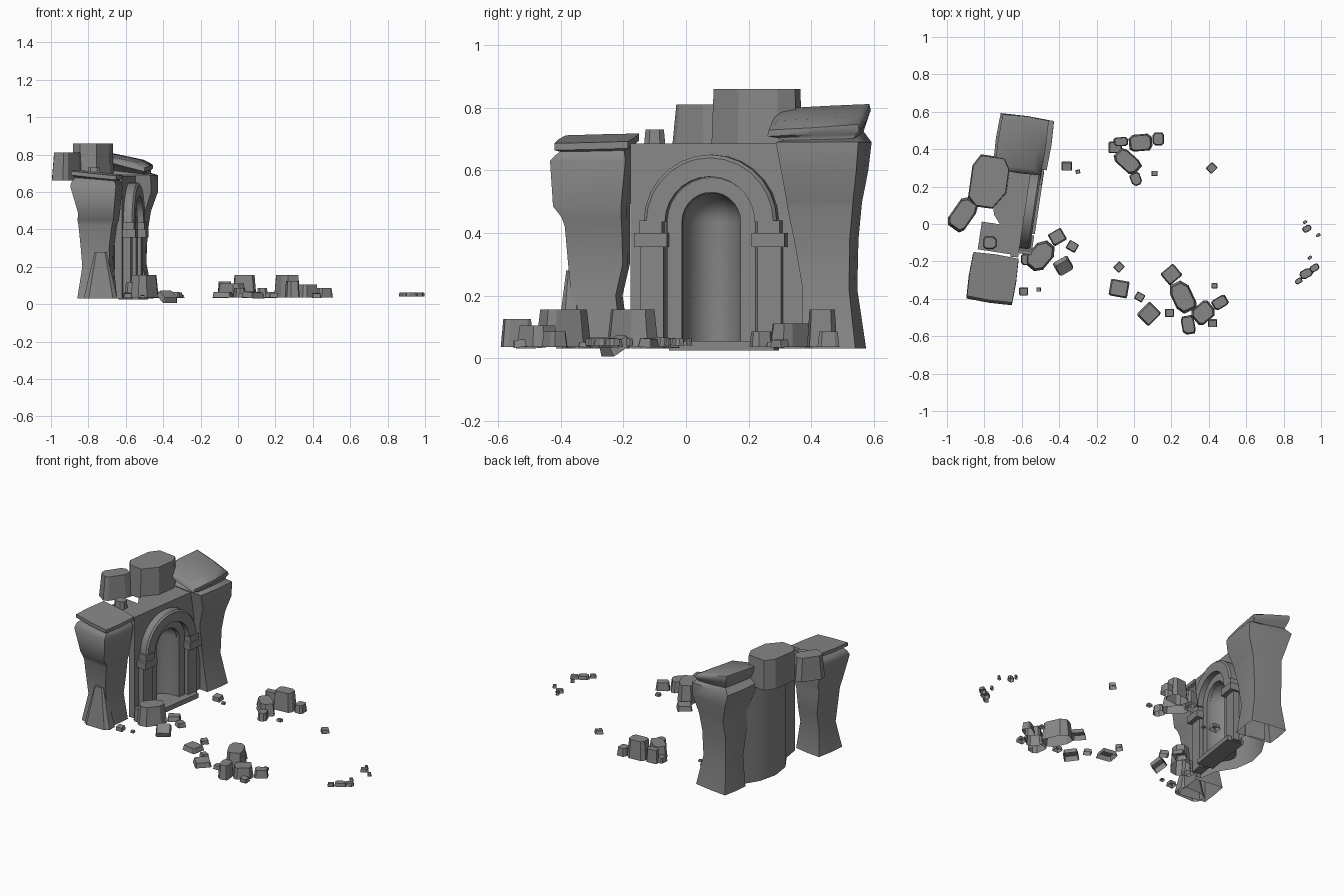
import bpy, bmesh, math, random
from mathutils import Vector, Euler

random.seed(4)
cube = bpy.data.objects.get("Cube")
if cube:
    bpy.data.objects.remove(cube, do_unlink=True)

stone = bpy.data.materials.new("grey stone")
stone.use_nodes = True
GREY = (0.24, 0.24, 0.24, 1)
stone.diffuse_color = GREY
stone.node_tree.nodes["Principled BSDF"].inputs["Base Color"].default_value = GREY

GATE_TURN = math.radians(-8.5)
FLOOR = 0.03
SPRING = 0.435   # height where the arches start


def loft(name, rings, smooth=None, gate=False):
    """Skin a list of equal-sized point rings and cap both ends."""
    bm = bmesh.new()
    loops = [[bm.verts.new(p) for p in ring] for ring in rings]
    n = len(loops[0])
    for a, b in zip(loops, loops[1:]):
        for i in range(n):
            j = (i + 1) % n
            bm.faces.new((a[i], a[j], b[j], b[i]))
    bm.faces.new(loops[0])
    bm.faces.new(loops[-1])
    bmesh.ops.recalc_face_normals(bm, faces=bm.faces)
    mesh = bpy.data.meshes.new(name)
    bm.to_mesh(mesh)
    bm.free()
    mesh.materials.append(stone)
    obj = bpy.data.objects.new(name, mesh)
    bpy.context.collection.objects.link(obj)
    if gate:
        obj.location = (-0.62, 0.09, 0)
        obj.rotation_euler.z = GATE_TURN
    if smooth:
        shade(obj, smooth)
    return obj


def open_bottom(obj):
    """Remove the underside, leaving a hollow shell."""
    bm = bmesh.new()
    bm.from_mesh(obj.data)
    low = min(v.co.z for v in bm.verts) + 0.001
    under = [f for f in bm.faces if all(v.co.z < low for v in f.verts)]
    bmesh.ops.delete(bm, geom=under, context='FACES')
    bm.to_mesh(obj.data)
    bm.free()


def activate(obj):
    bpy.ops.object.select_all(action='DESELECT')
    obj.select_set(True)
    bpy.context.view_layer.objects.active = obj


def shade(obj, degrees):
    activate(obj)
    bpy.ops.object.shade_smooth_by_angle(angle=math.radians(degrees))


def prism(name, plan, z0, z1, **kw):
    return loft(name, [[(x, y, z) for x, y in plan] for z in (z0, z1)], **kw)


def block(name, x0, x1, y, half, z0, z1):
    plan = [(x0, y - half), (x1, y - half), (x1, y + half), (x0, y + half)]
    return prism(name, plan, z0, z1, gate=True)


def pillar(name, levels):
    """Each level: height, centre x, centre y, half x, half y, slope along x."""
    rings = []
    for z, cx, cy, hx, hy, slope in levels:
        ring = []
        for sx, sy in [(-1, -1), (0, -1.04), (1, -1), (1.04, 0),
                       (1, 1), (0, 1.04), (-1, 1), (-1.04, 0)]:
            p = Vector((sx * hx * 0.9, sy * hy * 0.9, 0))
            p.rotate(Euler((0, 0, GATE_TURN)))
            ring.append((cx + p.x, cy + p.y, z + slope * (p.x - 0.4 * p.y)))
        rings.append(ring)
    open_bottom(loft(name, rings, smooth=50))


def arch(name, r_in, r_out, v0, v1, chamfer, foot=None):
    """Half-ring band, with straight legs if a foot height is given."""
    stops = [(math.pi * i / 14, 0) for i in range(15)]
    if foot is not None:
        drop = foot - SPRING
        stops = [(0, drop)] + stops + [(math.pi, drop)]
    section = [(v0, r_in), (v1, r_in), (v1, r_out - chamfer),
               (v1 - chamfer, r_out), (v0, r_out)]
    rings = [[(v, r * math.cos(t), SPRING + r * math.sin(t) + dz)
              for v, r in section] for t, dz in stops]
    return loft(name, rings, smooth=30, gate=True)


def rock(name, x, y, rx, ry, h, turn=0, z=0.035, taper=0.84, cut=0.4, tilt=0):
    """Chipped stone: a tapered box with unevenly cut corners."""
    plan = []
    for sx, sy in [(1, 1), (-1, 1), (-1, -1), (1, -1)]:
        a, b = (1 - cut * random.uniform(0.6, 1.4) for _ in range(2))
        pair = [(sx * rx, sy * ry * a), (sx * rx * b, sy * ry)]
        plan += pair if sx == sy else pair[::-1]
    obj = loft(name, [[(px * s, py * s, hz) for px, py in plan]
                      for hz, s in ((0, 1), (h, taper))])
    open_bottom(obj)
    obj.location = (x, y, z)
    obj.rotation_euler = (math.radians(tilt), 0, math.radians(turn))


# Gate wall with a bowed back and a domed niche
wall = prism("gate_wall", [(0.04, -0.265), (0.04, 0.30), (-0.09, 0.31), (-0.145, 0.18),
                           (-0.155, 0.06), (-0.12, -0.06), (-0.035, -0.16), (0, -0.27)],
             FLOOR, 0.685, gate=True)
levels = [(0.055, 1)] + [(SPRING + 0.093 * math.sin(t), math.cos(t))
                         for t in [math.pi / 2 * i / 6.2 for i in range(7)]]
cutter = loft("niche_cutter", [[(0.05 + 0.12 * s * math.cos(a), 0.095 * s * math.sin(a), z)
                                for a in [2 * math.pi * i / 16 for i in range(16)]]
                               for z, s in levels], gate=True)
cutter.hide_render = True
cut = wall.modifiers.new("niche", 'BOOLEAN')
cut.operation = 'DIFFERENCE'
cut.solver = 'EXACT'
cut.object = cutter
activate(wall)
bpy.ops.object.modifier_apply(modifier="niche")
bpy.data.objects.remove(cutter, do_unlink=True)
open_bottom(wall)
shade(wall, 35)

# Arches, columns and capitals around the niche
arch("inner_arch", 0.095, 0.148, 0.02, 0.062, 0.006, foot=FLOOR)
arch("outer_arch", 0.145, 0.215, 0.02, 0.095, 0.01)
for side, sign in (("right", -1), ("left", 1)):
    u = 0.19 * sign
    block(side + "_column", 0.02, 0.08, u, 0.038, FLOOR, 0.36)
    block(side + "_capital", 0.02, 0.108, u, 0.053, 0.355, 0.40)
    block(side + "_capital_top", 0.02, 0.098, u, 0.036, 0.40, 0.44)
block("threshold", 0.0, 0.11, 0.04, 0.17, 0.025, 0.055)
block("broken_coping", -0.18, 0.0, -0.18, 0.075, 0.64, 0.682)

# Leaning pillars with waists and flared heads
pillar("right_pillar", [
    (FLOOR, -.753, -.29, .103, .11, 0), (.20, -.748, -.285, .083, .08, 0),
    (.30, -.752, -.278, .085, .098, 0), (.42, -.75, -.283, .10, .102, 0),
    (.45, -.748, -.288, .108, .107, 0), (.485, -.743, -.302, .107, .122, 0),
    (.63, -.757, -.296, .137, .135, 0),
    (.655, -.755, -.29, .13, .125, -.05), (.67, -.75, -.285, .115, .115, -.08),
    (.68, -.755, -.285, .135, .132, -.1), (.702, -.755, -.285, .135, .132, -.1)])
pillar("left_pillar", [
    (FLOOR, -.58, .472, .13, .097, 0), (.22, -.59, .46, .10, .083, 0),
    (.38, -.59, .448, .105, .10, 0), (.48, -.58, .442, .108, .117, 0),
    (.50, -.578, .442, .11, .119, 0), (.60, -.575, .443, .145, .135, 0),
    (.69, -.59, .44, .16, .148, 0), (.71, -.59, .44, .12, .125, -.1),
    (.735, -.60, .435, .13, .145, -.2), (.75, -.60, .425, .138, .165, -.25),
    (.77, -.60, .425, .138, .16, -.25), (.785, -.615, .43, .105, .138, -.2)])

# Boulders resting on the gate and against the pillar
rock("large_top_boulder", -.775, .225, .10, .14, .19, -8, .67, .95, .5)
rock("back_top_boulder", -.915, .052, .092, .055, .15, 55, .66, .85)
rock("small_top_boulder", -.77, -.10, .037, .035, .06, 0, .67)
rock("pillar_foot_rock", -.735, -.365, .09, .05, .25, 0, FLOOR, .35)

# Tall rubble: x, y, half length, half width, height, turn
for r in [(-.50, -.17, .085, .058, .12, 50), (.035, .435, .062, .045, .12, 5),
          (-.035, .335, .075, .045, .075, -42), (.13, .455, .03, .035, .05, 0),
          (-.07, .44, .038, .024, .085, 5), (.01, .24, .028, .035, .05, 20),
          (.26, -.39, .085, .055, .12, -65), (.29, -.54, .035, .05, .09, 10),
          (.37, -.475, .06, .05, .07, 40), (.46, -.42, .042, .03, .05, 30),
          (-.57, -.19, .035, .03, .08, 0)]:
    rock("rubble_block", *r)

# Flat slabs and chips: x, y, radius, turn
for x, y, r, turn in [
        (-.41, -.07, .04, 30), (-.33, -.12, .028, -30), (-.36, .31, .028, 0),
        (-.30, .28, .012, 10), (-.10, .41, .035, 0), (.11, .27, .016, 0),
        (.415, .30, .024, 45), (-.08, -.23, .024, 45), (-.08, -.345, .05, -10),
        (.03, -.39, .024, -30), (.08, -.48, .05, 45), (.19, -.475, .024, 0),
        (.20, -.27, .045, 40), (.42, -.53, .024, 0), (.43, -.33, .016, 0),
        (-.59, -.36, .024, 0), (-.51, -.35, .012, 0)]:
    rock("flat_stone", x, y, r, r * 0.9, min(.03, r), turn, cut=.15,
         tilt=random.uniform(-8, 8))
rock("sunken_stone", -.38, -.22, .045, .042, .03, 30, .028, cut=.15, tilt=32)

# Distant chips
for x, y, r in [(.915, .01, .011), (.925, -.025, .024), (.985, -.06, .012),
                (.94, -.18, .012), (.92, -.265, .034), (.965, -.235, .026),
                (.88, -.305, .02)]:
    rock("far_chip", x, y, r, r * 0.7, .022, 30, .04)
